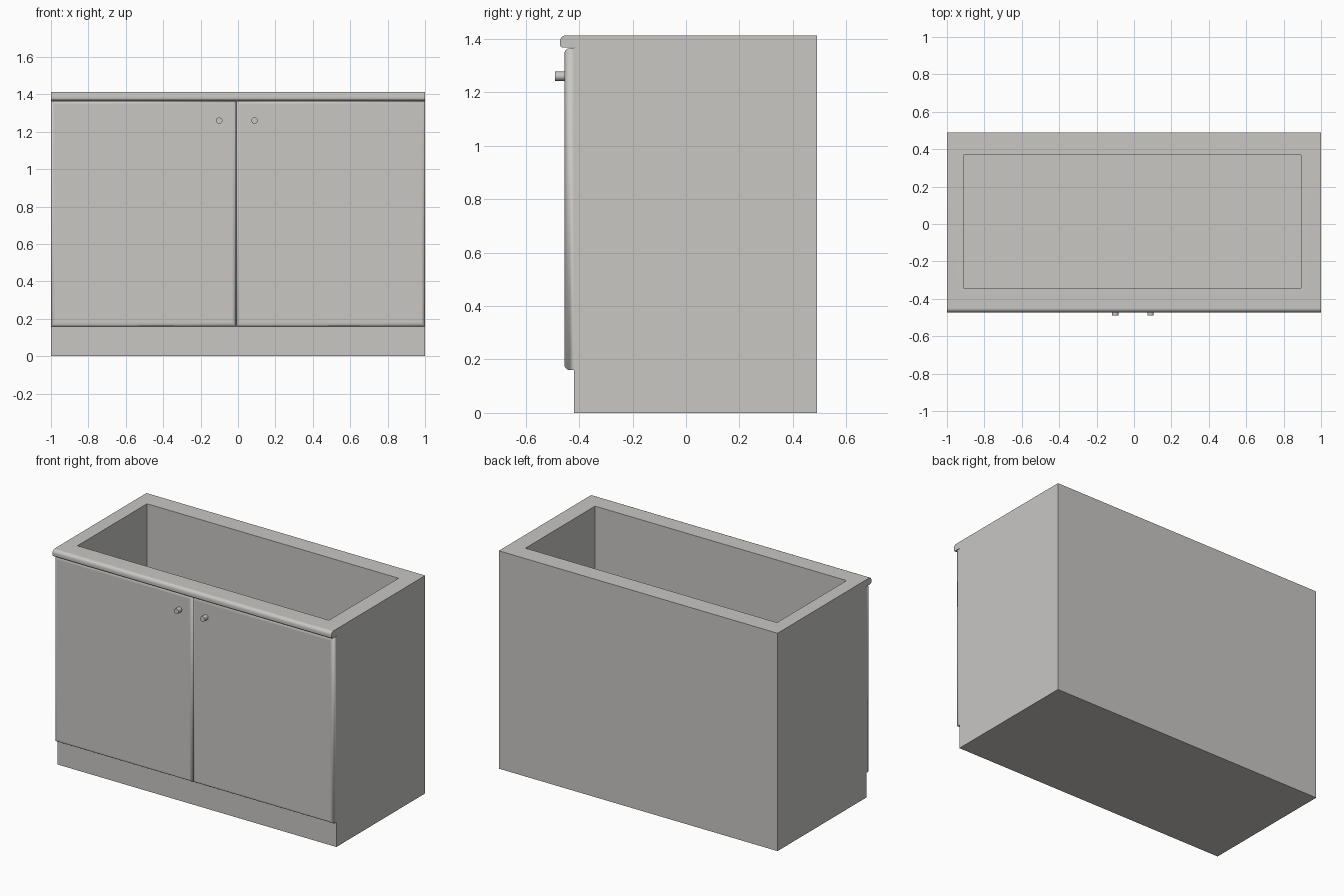
import bpy, bmesh, math

old = bpy.data.objects.get("Cube")
if old:
    bpy.data.objects.remove(old, do_unlink=True)

# One warm grey for the whole cabinet
grey = bpy.data.materials.new("warm grey")
colour = (0.58, 0.57, 0.55, 1)
grey.use_nodes = True
grey.diffuse_color = colour
for node in grey.node_tree.nodes:
    if node.type == 'BSDF_PRINCIPLED':
        node.inputs["Base Color"].default_value = colour
        node.inputs["Roughness"].default_value = 0.6

TOP, BACK, FRONT = 1.413, 0.49, -0.42
DOOR_LOW, DOOR_HIGH, DOOR_FACE = 0.16, 1.365, -0.455


def finish(name, bm, bevel=0):
    """Turn a bmesh into a named object with clean, edge-aware shading."""
    bmesh.ops.recalc_face_normals(bm, faces=bm.faces)
    mesh = bpy.data.meshes.new(name)
    bm.to_mesh(mesh)
    bm.free()
    mesh.materials.append(grey)
    obj = bpy.data.objects.new(name, mesh)
    bpy.context.collection.objects.link(obj)
    bpy.ops.object.select_all(action='DESELECT')
    obj.select_set(True)
    bpy.context.view_layer.objects.active = obj
    bpy.ops.object.shade_smooth_by_angle(angle=math.radians(35))
    if bevel:
        mod = obj.modifiers.new("rounded rim", 'BEVEL')
        mod.width, mod.segments = bevel, 4
        mod.limit_method = 'WEIGHT'
        # Only the four edges round the front face are rounded
        weight = mesh.attributes.new("bevel_weight_edge", 'FLOAT', 'EDGE')
        for e in mesh.edges:
            on_face = all(mesh.vertices[v].co.y < DOOR_FACE + 0.001 for v in e.vertices)
            weight.data[e.index].value = float(on_face)
            if on_face:
                e.use_edge_sharp = False
        for attr in mesh.attributes:
            if attr.name == "sharp_edge":
                for e in mesh.edges:
                    attr.data[e.index].value = weight.data[e.index].value < 0.5
    normals = obj.modifiers.new("flat panels", 'WEIGHTED_NORMAL')
    normals.keep_sharp = True
    return obj


def arc(y, z, radius, start, end, steps=5):
    angles = [math.radians(start + (end - start) * i / steps) for i in range(steps + 1)]
    return [(y + radius * math.cos(a), z + radius * math.sin(a)) for a in angles]


# Carcass: side profile with a plinth and a rounded worktop nose
profile = [(FRONT, 0), (BACK, 0), (BACK, TOP)]
profile += arc(-0.450, TOP - 0.022, 0.022, 90, 180)
profile += arc(-0.460, 1.380, 0.012, 180, 270)
profile += [(FRONT, 1.368)]
bm = bmesh.new()
side = bm.faces.new([bm.verts.new((-1, y, z)) for y, z in profile])
grown = bmesh.ops.extrude_face_region(bm, geom=[side], use_keep_orig=True)
bmesh.ops.translate(bm, vec=(2, 0, 0),
                    verts=[g for g in grown["geom"] if isinstance(g, bmesh.types.BMVert)])
bmesh.ops.recalc_face_normals(bm, faces=bm.faces)

# Open well sunk into the worktop
top = max(bm.faces, key=lambda f: f.calc_center_median().z)
bmesh.ops.inset_region(bm, faces=[top], thickness=0.1)
for v in top.verts:
    v.co.x = 0.893 if v.co.x > 0 else -0.912
    v.co.y = 0.37 if v.co.y > 0 else -0.343
well = bmesh.ops.extrude_discrete_faces(bm, faces=[top])["faces"][0]
for v in well.verts:
    v.co.z = DOOR_LOW
finish("carcass", bm)

# Pair of doors, each with a round knob near the meeting edge
for name, x0, x1, knob_x in (("right", -1, -0.011, -0.10), ("left", -0.009, 1, 0.088)):
    bm = bmesh.new()
    bmesh.ops.create_cube(bm, size=1)
    for v in bm.verts:
        v.co = (x1 if v.co.x > 0 else x0,
                FRONT if v.co.y > 0 else DOOR_FACE,
                DOOR_HIGH if v.co.z > 0 else DOOR_LOW)
    finish(name + "_door", bm, bevel=0.02)

    bm = bmesh.new()
    bmesh.ops.create_cone(bm, cap_ends=True, segments=24, radius1=0.017, radius2=0.017, depth=0.04)
    for v in bm.verts:
        x, y, z = v.co
        v.co = (knob_x + x, -0.47 - z, 1.26 + y)
    finish(name + "_knob", bm)
